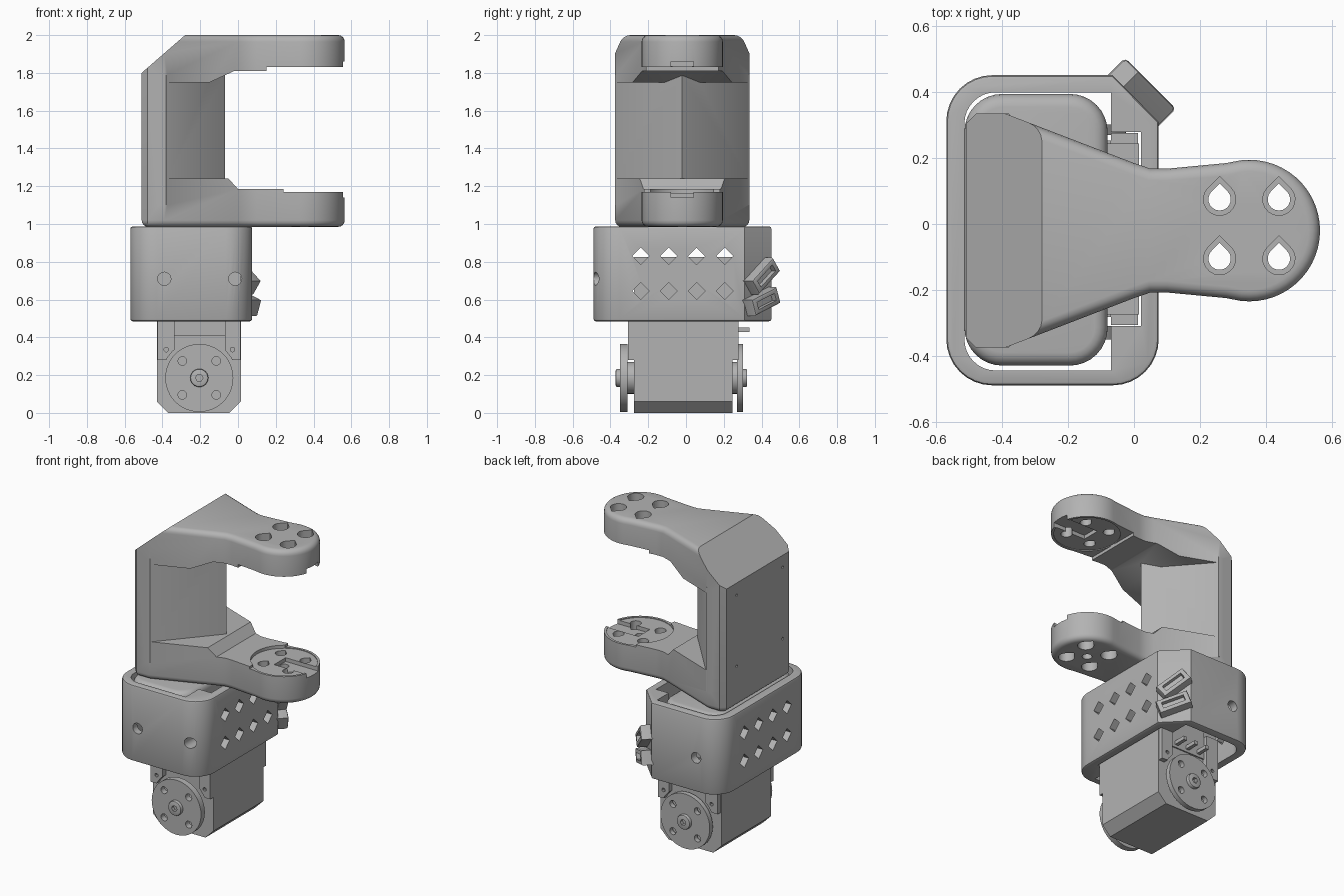
import bpy, bmesh
from math import sin, cos, pi, radians
from mathutils import Matrix

cube = bpy.data.objects.get("Cube")
if cube:
    bpy.data.objects.remove(cube, do_unlink=True)

grey = bpy.data.materials.new("plain grey")
grey.use_nodes = True
grey.diffuse_color = (0.45, 0.45, 0.45, 1)
grey.node_tree.nodes["Principled BSDF"].inputs["Base Color"].default_value = (0.45, 0.45, 0.45, 1)

AXES = {"x": lambda a, b, h: (h, a, b),
        "y": lambda a, b, h: (a, h, b),
        "z": lambda a, b, h: (a, b, h)}


def prism(name, pts, lo, hi, axis="z", bevel=0, ends=(0, 1), segments=4):
    """Extrude a profile along an axis and optionally round its end rims."""
    bm = bmesh.new()
    place = AXES[axis]
    rings = [[bm.verts.new(place(a, b, h)) for a, b in pts] for h in (lo, hi)]
    caps = [bm.faces.new(r) for r in rings]
    for i in range(len(pts)):
        j = (i + 1) % len(pts)
        bm.faces.new((rings[0][i], rings[0][j], rings[1][j], rings[1][i]))
    bmesh.ops.recalc_face_normals(bm, faces=bm.faces)
    if bevel:
        rim = [e for k in ends for e in caps[k].edges]
        bmesh.ops.bevel(bm, geom=rim, offset=bevel, segments=segments,
                        profile=0.5, affect="EDGES")
    mesh = bpy.data.meshes.new(name)
    bm.to_mesh(mesh)
    bm.free()
    mesh.materials.append(grey)
    obj = bpy.data.objects.new(name, mesh)
    bpy.context.collection.objects.link(obj)
    return obj


def arc(cx, cy, r, start, end, n=8):
    return [(cx + r * cos(radians(start + (end - start) * i / n)),
             cy + r * sin(radians(start + (end - start) * i / n))) for i in range(n + 1)]


def circle(cx, cy, r, n=24):
    return arc(cx, cy, r, 0, 360 - 360 / n, n - 1)


def rect(a0, b0, a1, b1):
    return [(a0, b0), (a1, b0), (a1, b1), (a0, b1)]


def diamond(cx, cy, r):
    return circle(cx, cy, r, 4)


def teardrop(cx, cy, r):
    return arc(cx, cy, r, 135, 405, 14) + [(cx, cy + r * 1.41)]


def combine(obj, tool, op="DIFFERENCE"):
    mod = obj.modifiers.new("cut", "BOOLEAN")
    mod.object, mod.operation, mod.solver = tool, op, "EXACT"
    bpy.context.view_layer.objects.active = obj
    bpy.ops.object.modifier_apply(modifier=mod.name)
    bpy.data.objects.remove(tool, do_unlink=True)


def cut(obj, pts, lo, hi, axis="z"):
    combine(obj, prism("cutter", pts, lo, hi, axis))


# Forked bracket: one plan outline, opened up from the side
MID = -0.02
half = [(-0.51, 0.325), (-0.48, 0.355), (-0.39, 0.355), (0.0, 0.205),
        (0.05, 0.188), (0.1, 0.188), (0.28, 0.205)]
plan = ([(x, MID + y) for x, y in half] + arc(0.35, MID, 0.215, 97, -97, 28)
        + [(x, MID - y) for x, y in reversed(half)])
bracket = prism("forked_bracket", plan, 0.985, 2.0, bevel=0.035)
cut(bracket, [(-0.6, 1.722), (-0.165, 2.1), (-0.6, 2.1)], -1, 1, "y")
opening = [(-0.38, 1.24), (-0.05, 1.24), (0, 1.185), (0.24, 1.185), (0.24, 1.17),
           (0.7, 1.17), (0.7, 1.83), (0.15, 1.83), (0.15, 1.81), (-0.02, 1.81),
           (-0.15, 1.75), (-0.38, 1.75)]
cut(bracket, opening, -1, 1, "y")
column = [(-0.42, MID - 0.355), (-0.38, MID - 0.355), (-0.07, MID),
          (-0.38, MID + 0.355), (-0.42, MID + 0.355)]
combine(bracket, prism("column_ridge", column, 1.1, 1.79), "UNION")

# Horn seats, wiring slots and bolt holes in both arms
cut(bracket, circle(0.35, MID, 0.2, 32), 1.165, 1.835)
cut(bracket, rect(0.32, MID - 0.06, 0.7, MID + 0.06), 1.14, 1.86)
cut(bracket, circle(0.35, MID, 0.03, 16), 0.9, 1.5)
for x in (0.26, 0.44):
    for y in (-0.105, 0.075):
        cut(bracket, teardrop(x, y, 0.034), 0.9, 2.1)
        cut(bracket, teardrop(x, y, 0.049), 1.92, 2.1)
        cut(bracket, teardrop(x, y, 0.049), 0.9, 1.07)
for y in (-0.28, 0.2):
    for z in (1.25, 1.72):
        cut(bracket, circle(y, z, 0.009, 8), -0.6, -0.46, "x")

# Rounded plug under the bracket
plug = (arc(-0.40, 0.28, 0.115, 180, 90) + arc(-0.195, 0.28, 0.115, 90, 0)
        + arc(-0.195, -0.315, 0.115, 0, -90) + arc(-0.40, -0.315, 0.115, -90, -180))
prism("bracket_plug", plug, 0.885, 0.985, bevel=0.04, ends=(1,))

# Sleeve: rounded tube with one chamfered corner
outer = ([(0.075, 0.31), (-0.065, 0.452)] + arc(-0.43, 0.312, 0.14, 90, 180)
         + arc(-0.43, -0.35, 0.14, 180, 270) + arc(-0.065, -0.35, 0.14, 270, 360))
sleeve = prism("sleeve", outer, 0.485, 0.987, bevel=0.012, segments=2)
inner = (arc(-0.42, 0.305, 0.095, 90, 180) + arc(-0.42, -0.35, 0.095, 180, 270)
         + [(-0.07, -0.445), (-0.07, -0.31), (0.022, -0.31), (0.022, 0.28),
            (-0.07, 0.28), (-0.07, 0.4)])
cut(sleeve, inner, 0.4, 1.1)
for y in (-0.24, -0.092, 0.056, 0.205):
    for z in (0.645, 0.83):
        cut(sleeve, diamond(y, z, 0.045), -0.7, 0.2, "x")
cut(sleeve, circle(-0.39, 0.71, 0.035, 16), -0.6, 0.6, "y")
cut(sleeve, circle(-0.015, 0.71, 0.035, 16), -0.6, -0.28, "y")

# Two slanted cable lugs on the chamfered corner
for name, z, tilt in (("upper_cable_lug", 0.725, 38), ("lower_cable_lug", 0.59, 20)):
    lug = prism(name, rect(-0.1, -0.045, 0.1, 0.045), -0.02, 0.06, "y", 0.012, (1,), 2)
    cut(lug, rect(-0.07, -0.02, 0.07, 0.02), 0.03, 0.1, "y")
    lug.matrix_world = (Matrix.Translation((0.008, 0.385, z))
                        @ Matrix.Rotation(radians(-45), 4, "Z")
                        @ Matrix.Rotation(radians(tilt), 4, "Y"))

# Servo body with chamfered base
CX, CZ = -0.205, 0.185
body = [(-0.43, 0.06), (-0.37, 0), (-0.045, 0), (0.015, 0.06), (0.015, 0.825), (-0.43, 0.825)]
prism("servo_body", body, -0.275, 0.245, "y")

# Front and back: mounting ears, output discs, hubs
for side, face, sign in (("front", -0.275, -1), ("back", 0.245, 1)):
    def out(d):
        return face + sign * d

    for ear, x0, x1 in (("right", -0.425, -0.335), ("left", -0.07, 0.012)):
        part = prism(f"{side}_{ear}_ear", rect(x0, 0.28, x1, 0.56), out(-0.02), out(0.032), "y")
        cut(part, circle(CX, CZ, 0.2, 32), -1, 1, "y")
        cut(part, circle((x0 + x1) / 2, 0.335, 0.012, 10), out(0.01), out(0.1), "y")
    prism(f"{side}_cover", rect(-0.335, 0.41, -0.07, 0.6), out(-0.02), out(0.008), "y")
    near, far = (0.035, 0.075) if sign < 0 else (0.025, 0.057)
    disc = prism(f"{side}_disc", circle(CX, CZ, 0.18, 48), out(near), out(far), "y")
    for i in range(4):
        a = pi / 4 + i * pi / 2
        cut(disc, circle(CX + 0.127 * cos(a), CZ + 0.127 * sin(a), 0.023, 14), -1, 1, "y")
    prism(f"{side}_shaft", circle(CX, CZ, 0.085), out(-0.01), out(near + 0.005), "y")
    hub = prism(f"{side}_hub", circle(CX, CZ, 0.048), out(near), out(far + 0.022), "y",
                0.008, (1,), 2)
    cut(hub, circle(CX, CZ, 0.02, 6), out(far), out(0.3), "y")

# Connector pins at the back
for i in range(3):
    x = -0.29 + i * 0.085
    prism("connector_pin", rect(x - 0.012, 0.428, x + 0.012, 0.452), 0.24, 0.335, "y")

# Smooth curved walls, keep corners crisp
bpy.ops.object.select_all(action="DESELECT")
for obj in bpy.context.scene.objects:
    if obj.type == "MESH":
        obj.select_set(True)
        bpy.context.view_layer.objects.active = obj
bpy.ops.object.shade_smooth_by_angle(angle=radians(30))
